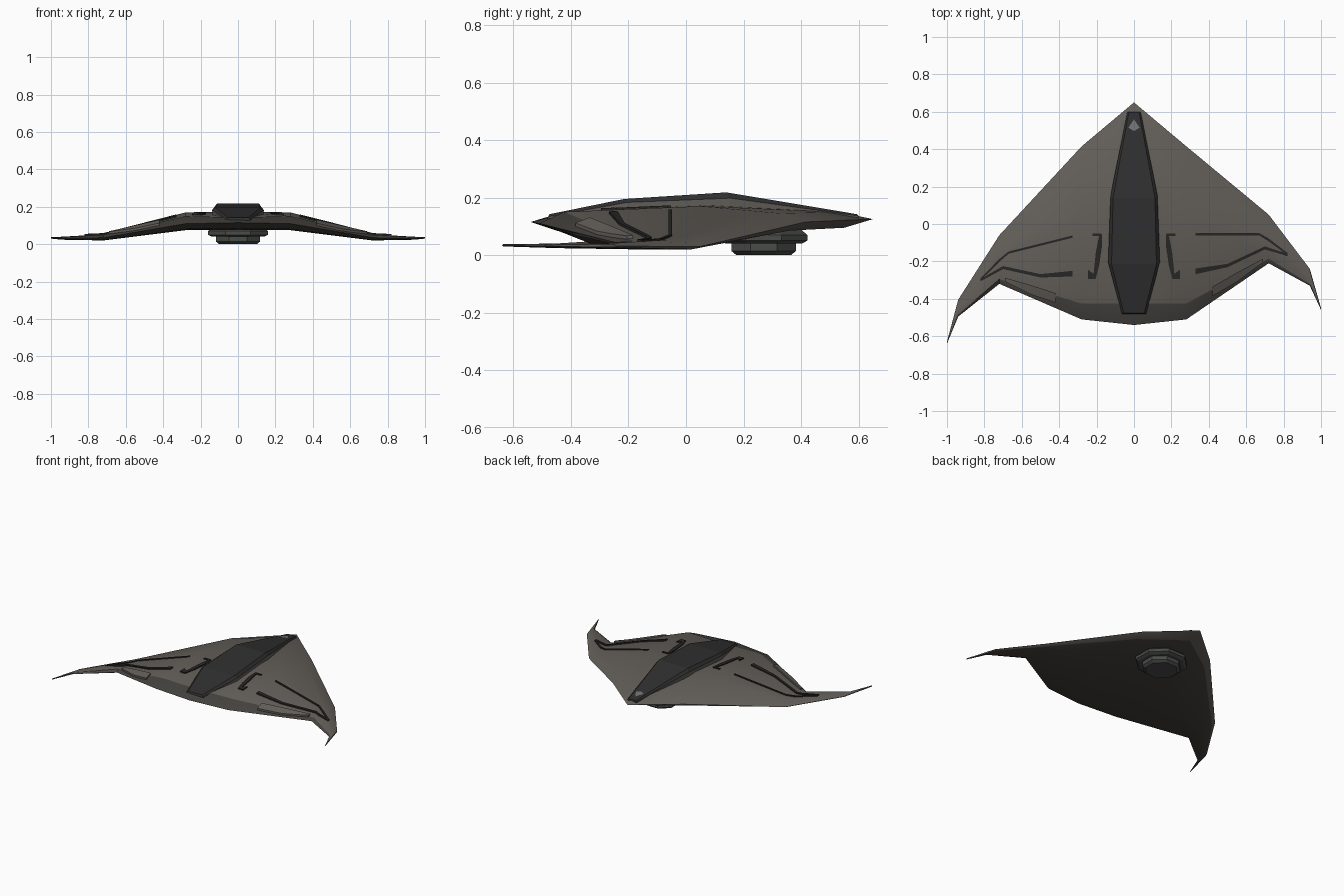
import bpy, bmesh, math
from mathutils import Vector
from mathutils.bvhtree import BVHTree

if "Cube" in bpy.data.objects:
    bpy.data.objects.remove(bpy.data.objects["Cube"])


def material(name, rgb):
    m = bpy.data.materials.new(name)
    m.diffuse_color = (*rgb, 1)
    m.use_nodes = True
    m.node_tree.nodes["Principled BSDF"].inputs["Base Color"].default_value = (*rgb, 1)
    return m


hull_mat = material("warm grey hull", (0.125, 0.113, 0.1))
under_mat = material("dark underside", (0.06, 0.056, 0.05))
spine_mat = material("dark grey spine", (0.029, 0.029, 0.029))
trim_mat = material("black trim", (0.02, 0.02, 0.019))
pod_mat = material("grey pod", (0.068, 0.072, 0.068))
glass_mat = material("pale window", (0.17, 0.17, 0.17))


def finish(name, bm, mats, angle=None):
    bmesh.ops.recalc_face_normals(bm, faces=bm.faces)
    me = bpy.data.meshes.new(name)
    bm.to_mesh(me)
    bm.free()
    for mat in mats:
        me.materials.append(mat)
    ob = bpy.data.objects.new(name, me)
    bpy.context.collection.objects.link(ob)
    if angle:
        bpy.ops.object.select_all(action="DESELECT")
        ob.select_set(True)
        bpy.context.view_layer.objects.active = ob
        bpy.ops.object.shade_smooth_by_angle(angle=math.radians(angle))


def sweep(x, y):
    # the right wing is swept further back than the left
    return y - max(0, -x - 0.28) * 0.25


def loft(bm, rings, second=()):
    # faces whose place around the ring is listed in second get the second material
    for a, b in zip(rings, rings[1:]):
        n = len(a)
        for i in range(n):
            f = bm.faces.new((a[i], a[(i + 1) % n], b[(i + 1) % n], b[i]))
            f.material_index = int(i in second)


# Hull sections (y, z): leading edge, over the top, trailing edge, underside
sections = {
    0.0: [(.65, .125), (.53, .15), (.1, .175), (-.425, .143), (-.54, .115), (-.45, .085), (.1, .075), (.55, .095)],
    0.28: [(.415, .115), (.33, .145), (.05, .17), (-.425, .15), (-.51, .11), (-.43, .08), (.0, .075), (.36, .085)],
    0.72: [(.05, .03), (.01, .045), (-.06, .053), (-.185, .05), (-.21, .035), (-.18, .022), (-.08, .02), (.02, .02)],
    0.94: [(-.24, .031), (-.25, .036), (-.28, .04), (-.32, .038), (-.33, .031), (-.31, .026), (-.28, .024), (-.25, .026)],
    1.0: [(-.45, .034), (-.452, .037), (-.455, .038), (-.458, .037), (-.46, .034), (-.458, .031), (-.455, .03), (-.452, .031)],
}
bm = bmesh.new()
rings = []
for x in sorted(set(sections) | {-k for k in sections}):
    rings.append([bm.verts.new((x, sweep(x, y), z)) for y, z in sections[abs(x)]])
# the rear bevel and the underside are the darker grey
loft(bm, rings, second=(3, 4, 5, 6))
bm.faces.new(rings[0])
bm.faces.new(rings[-1])
bmesh.ops.recalc_face_normals(bm, faces=bm.faces)
surface = BVHTree.FromBMesh(bm)
finish("hull", bm, [hull_mat, under_mat], 35)


def top_z(x, y):
    hit = surface.ray_cast(Vector((x, y, 1)), Vector((0, 0, -1)))[0]
    return hit.z if hit else 0.04


def strip(name, path, mat, height, steps=6):
    # raised ribbon lying on the hull; path holds (x, y, width along y)
    for side, label in ((1, "left"), (-1, "right")):
        bm = bmesh.new()
        rings = []
        for k, (p, q) in enumerate(zip(path, path[1:])):
            for s in range(0 if k == 0 else 1, steps + 1):
                x, y, w = (a + (b - a) * s / steps for a, b in zip(p, q))
                x *= side
                ring = []
                for dy, lift in ((w / 2, -.01), (w / 2, height), (-w / 2, height), (-w / 2, -.01)):
                    yy = sweep(x, y + dy)
                    ring.append(bm.verts.new((x, yy, top_z(x, yy) + lift)))
                rings.append(ring)
        loft(bm, rings)
        bm.faces.new(rings[0])
        bm.faces.new(rings[-1])
        finish(label + "_" + name, bm, [mat])


# Wing trim lines and the raised flap along the trailing edge
strip("front_trim", [(.33, -.055, .012), (.67, -.055, .012), (.72, -.085, .015), (.82, -.16, .012)], trim_mat, .006)
strip("rear_trim", [(.33, -.253, .03), (.5, -.222, .018), (.7, -.128, .016), (.82, -.165, .012)], trim_mat, .008)
strip("trailing_flap", [(.42, -.36, .05), (.55, -.285, .05), (.69, -.195, .02)], hull_mat, .012)

# Angled trim beside the spine: head, long bar, foot
strip("inner_trim_head", [(.175, -.058, .012), (.222, -.058, .012)], trim_mat, .006, 2)
strip("inner_trim_bar", [(.172, -.09, .07), (.186, -.14, .16), (.204, -.22, .14), (.216, -.28, .025)], trim_mat, .006, 3)
strip("inner_trim_foot", [(.205, -.285, .02), (.245, -.27, .05)], trim_mat, .007, 2)

# Faceted spine: each level is (y, half width, z), mirrored into a closed outline
levels = [
    [(.6, .035, .12), (.155, .123, .15), (-.205, .136, .13), (-.48, .065, .11)],
    [(.6, .035, .136), (.155, .125, .198), (-.205, .138, .183), (-.48, .065, .133)],
    [(.595, .028, .142), (.14, .112, .218), (-.215, .12, .195), (-.475, .055, .142)],
]
bm = bmesh.new()
rings = []
for level in levels:
    right = [bm.verts.new((w, y, z)) for y, w, z in level]
    left = [bm.verts.new((-w, y, z)) for y, w, z in reversed(level)]
    rings.append(right + left)
loft(bm, rings[:2], second=(0, 1, 2, 4, 5, 6))  # side walls in the hull grey
loft(bm, rings[1:])
for ring in (rings[0], rings[-1]):
    for i in range(3):
        bm.faces.new((ring[i], ring[i + 1], ring[6 - i], ring[7 - i]))
finish("spine", bm, [spine_mat, hull_mat])

# Kite-shaped window on the spine nose
bm = bmesh.new()
slope = (.142 - .218) / (.595 - .14)
kite = [bm.verts.new((x, y, .145 + slope * (y - .595))) for x, y in ((0, .56), (-.03, .515), (0, .497), (.03, .515))]
bm.faces.new(kite)
finish("nose_window", bm, [glass_mat])

# Two-tier eight-sided pod under the nose
bm = bmesh.new()
rings = []
for r, z in ((.135, .09), (.16, .07), (.16, .05), (.14, .04), (.118, .04), (.118, .014), (.1, 0)):
    ring = []
    for i in range(8):
        a = math.radians(22.5 + 45 * i)
        k = r / math.cos(math.radians(22.5))
        ring.append(bm.verts.new((k * math.cos(a), .27 + k * math.sin(a) * .95, z)))
    rings.append(ring)
loft(bm, rings)
bm.faces.new(rings[0])
bm.faces.new(rings[-1])
finish("belly_pod", bm, [pod_mat])
